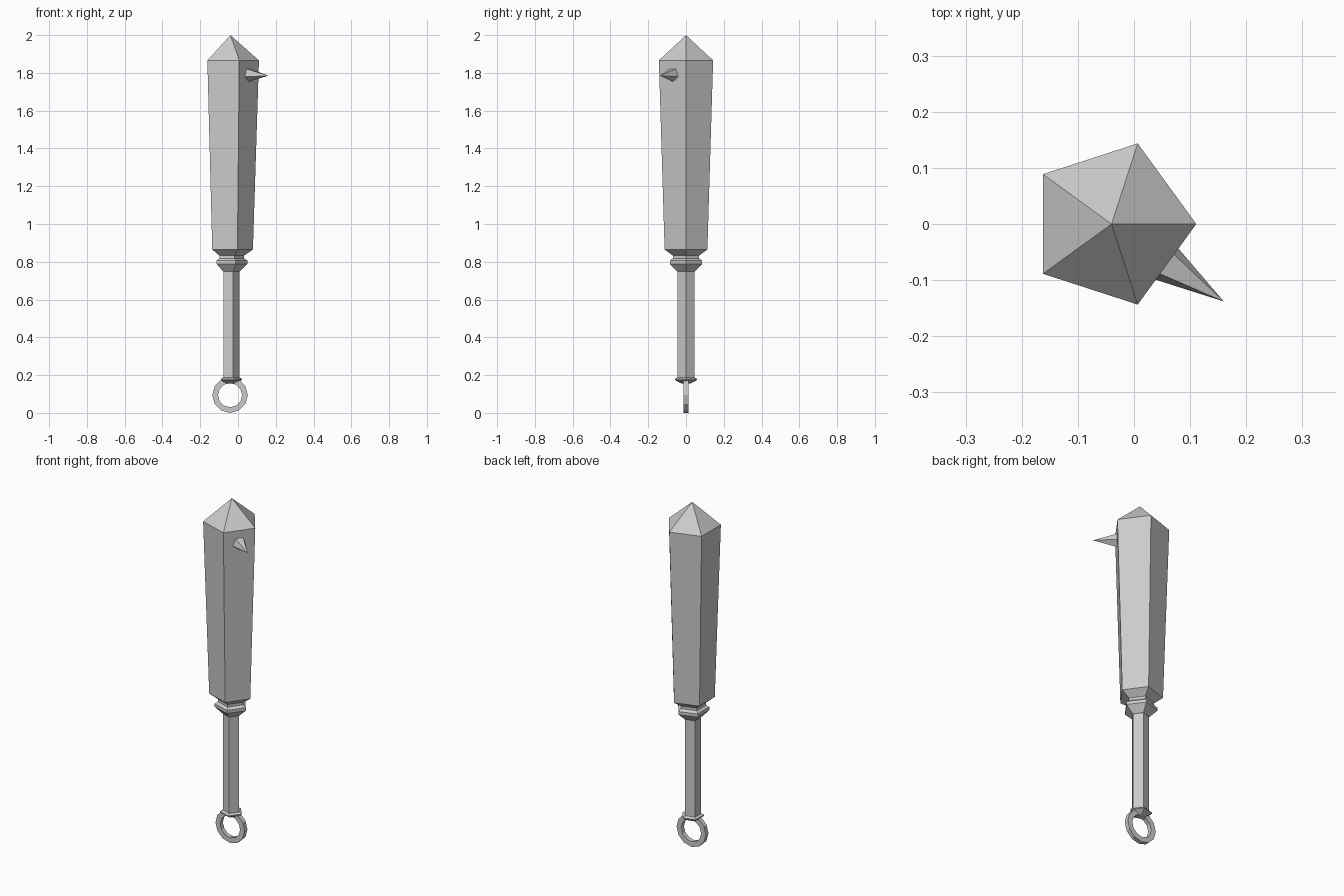
import bpy, bmesh
from math import cos, sin, pi, radians
from mathutils import Vector

if "Cube" in bpy.data.objects:
    bpy.data.objects.remove(bpy.data.objects["Cube"])

CX = -0.04  # axis of the club


def finish(name, bm):
    bmesh.ops.recalc_face_normals(bm, faces=bm.faces)
    mesh = bpy.data.meshes.new(name)
    bm.to_mesh(mesh)
    bm.free()
    obj = bpy.data.objects.new(name, mesh)
    bpy.context.collection.objects.link(obj)
    return obj


def pentagon_stack(name, profile):
    """Loft five-sided rings given as (radius, z); radius 0 makes a point."""
    bm = bmesh.new()
    rings = []
    for r, z in profile:
        n = 5 if r > 0 else 1
        rings.append([bm.verts.new((CX + r * cos(2 * pi * i / 5),
                                    r * sin(2 * pi * i / 5), z)) for i in range(n)])
    for a, b in zip(rings, rings[1:]):
        for i in range(5):
            j = (i + 1) % 5
            if len(b) == 1:
                bm.faces.new((a[i], a[j], b[0]))
            else:
                bm.faces.new((a[i], a[j], b[j], b[i]))
    for ring in (rings[0], rings[-1]):
        if len(ring) == 5:
            bm.faces.new(ring)
    return finish(name, bm)


# Tapered striking head with pointed cap
pentagon_stack("club_head", [(0.072, 0.832), (0.119, 0.865), (0.151, 1.866), (0, 2.0)])

# Collar, grip and pommel
pentagon_stack("collar", [(0.048, 0.748), (0.09, 0.788), (0.09, 0.806),
                          (0.073, 0.818), (0.073, 0.835)])
pentagon_stack("grip", [(0.047, 0.18), (0.047, 0.755)])
pentagon_stack("pommel", [(0.025, 0.155), (0.062, 0.174), (0.062, 0.18), (0.047, 0.188)])

# Twelve-sided hanging ring with square section
bm = bmesh.new()
section = [(0.094, -0.0125), (0.094, 0.0125), (0.064, 0.0125), (0.064, -0.0125)]
N = 12
rings = [[bm.verts.new((CX - 0.002 + r * cos(2 * pi * i / N), y, 0.094 + r * sin(2 * pi * i / N)))
          for r, y in section] for i in range(N)]
for i in range(N):
    a, b = rings[i], rings[(i + 1) % N]
    for k in range(4):
        m = (k + 1) % 4
        bm.faces.new((a[k], a[m], b[m], b[k]))
finish("hanging_ring", bm)

# Single five-sided spike on the front right face
bm = bmesh.new()
out = Vector((cos(radians(-36)), sin(radians(-36)), 0))
side = Vector((-out.y, out.x, 0))
base_centre = Vector((CX, 0, 1.791)) + out * 0.116
base = []
for i in range(5):
    t = radians(-90 + 72 * i)
    base.append(bm.verts.new(base_centre + side * 0.038 * cos(t) + Vector((0, 0, 0.038 * sin(t)))))
tip = bm.verts.new((0.16, -0.138, 1.785))
bm.faces.new(base)
for i in range(5):
    bm.faces.new((base[i], base[(i + 1) % 5], tip))
finish("spike", bm)
